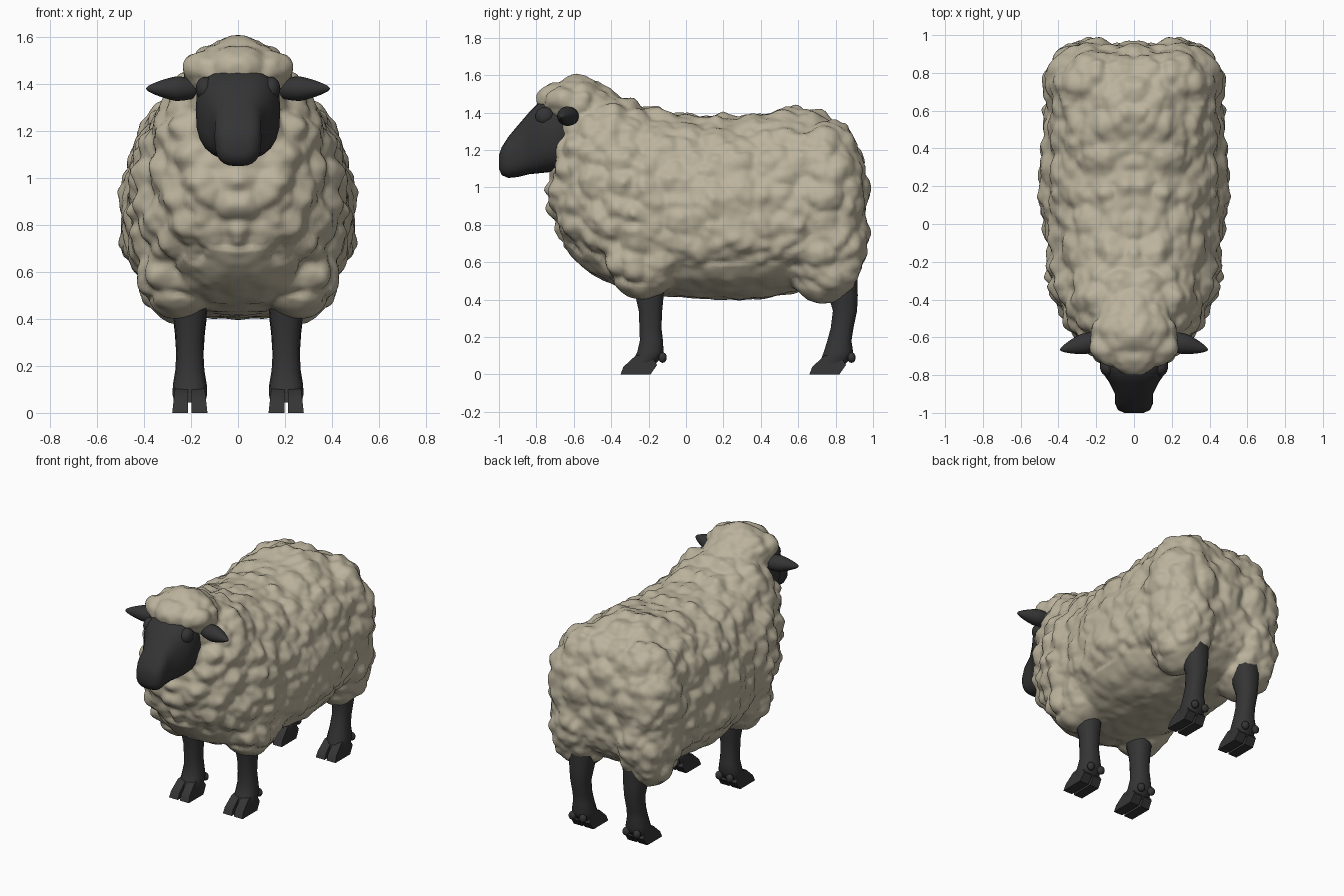
import bpy, bmesh, math
from mathutils import Vector, Matrix, noise

cube = bpy.data.objects.get("Cube")
if cube:
    bpy.data.objects.remove(cube, do_unlink=True)


def material(name, rgb):
    m = bpy.data.materials.new(name)
    m.use_nodes = True
    m.diffuse_color = (*rgb, 1)
    bsdf = m.node_tree.nodes["Principled BSDF"]
    bsdf.inputs["Base Color"].default_value = (*rgb, 1)
    bsdf.inputs["Roughness"].default_value = 0.9
    return m


WOOL = material("cream wool", (0.50, 0.45, 0.335))
SKIN = material("charcoal skin", (0.035, 0.035, 0.036))


def spow(v, e):
    return math.copysign(abs(v) ** e, v)


def loft(bm, rings):
    """Bridge equal rings of points and cap both ends."""
    rows = [[bm.verts.new(p) for p in ring] for ring in rings]
    n = len(rows[0])
    for a, b in zip(rows, rows[1:]):
        for i in range(n):
            j = (i + 1) % n
            bm.faces.new((a[i], a[j], b[j], b[i]))
    bm.faces.new(rows[0][::-1])
    bm.faces.new(rows[-1])


def upright_ring(y, top, bottom, width, waist, e, n=24):
    """Egg-shaped section across the body, widest at the waist fraction."""
    zc = bottom + (top - bottom) * waist
    ring = []
    for i in range(n):
        t = math.tau * i / n
        c, s = spow(math.cos(t), e), spow(math.sin(t), e)
        ring.append((width * c, y, zc + s * (top - zc if s > 0 else zc - bottom)))
    return ring


def flat_ring(x, y, z, rx, ry, n=14):
    return [(x + rx * spow(math.cos(math.tau * i / n), 0.85),
             y + ry * spow(math.sin(math.tau * i / n), 0.85), z) for i in range(n)]


def ellipsoid(bm, centre, radii, turn=None):
    mat = Matrix.Translation(centre) @ (turn or Matrix()) @ Matrix.Diagonal((*radii, 1))
    return bmesh.ops.create_icosphere(bm, subdivisions=4, radius=1, matrix=mat)["verts"]


def finish(name, bm, mat):
    bmesh.ops.recalc_face_normals(bm, faces=bm.faces)
    me = bpy.data.meshes.new(name)
    bm.to_mesh(me)
    bm.free()
    me.materials.append(mat)
    me.shade_smooth()
    ob = bpy.data.objects.new(name, me)
    bpy.context.collection.objects.link(ob)
    return ob


# Fleece: barrel body, head tuft, shoulders, thighs and rump fused together
BODY = [  # y, top, bottom, half width
    (-0.71, 1.25, 0.84, 0.15), (-0.66, 1.40, 0.70, 0.24), (-0.55, 1.50, 0.58, 0.33),
    (-0.40, 1.50, 0.49, 0.41), (-0.20, 1.42, 0.44, 0.45), (0.00, 1.38, 0.42, 0.46),
    (0.20, 1.37, 0.41, 0.50), (0.40, 1.40, 0.41, 0.475), (0.60, 1.42, 0.45, 0.46),
    (0.78, 1.37, 0.50, 0.42), (0.88, 1.27, 0.58, 0.34), (0.94, 1.12, 0.68, 0.22)]
bm = bmesh.new()
loft(bm, [upright_ring(*s, 0.42, 0.9) for s in BODY])
ellipsoid(bm, (0, -0.59, 1.46), (0.23, 0.20, 0.12))
for side in (-1, 1):
    ellipsoid(bm, (side * 0.25, -0.23, 0.66), (0.18, 0.21, 0.25))
    ellipsoid(bm, (side * 0.25, 0.74, 0.72), (0.19, 0.23, 0.33))
    ellipsoid(bm, (side * 0.22, 0.74, 0.98), (0.24, 0.225, 0.37))
fleece = finish("fleece", bm, WOOL)
fuse = fleece.modifiers.new("fuse", "REMESH")
fuse.mode, fuse.voxel_size = "VOXEL", 0.016
soften = fleece.modifiers.new("soften", "SMOOTH")
soften.factor, soften.iterations = 0.5, 8
fused = bpy.data.meshes.new_from_object(
    fleece.evaluated_get(bpy.context.evaluated_depsgraph_get()))
fleece.modifiers.clear()
fleece.data = fused


# Woolly tufts: rounded cells pushed out along the surface, calmer on the belly
def tuft(co, scale):
    p = Vector((abs(co.x), co.y, co.z)) * scale
    p += 0.25 * noise.noise_vector(p * 0.6)
    return 0.5 - noise.voronoi(p)[0][0]


moves = []
for v in fused.vertices:
    calm = 0.3 if v.normal.z < -0.6 else 1.0
    # broad tufts on the chest, smaller ones on the back
    strength = 0.075 if v.co.y < -0.2 and v.co.z < 1.3 else 0.055
    h = strength * tuft(v.co, 8.5) + 0.02 * tuft(v.co, 17)
    moves.append(v.co + v.normal * (0.012 + h * calm))
for v, co in zip(fused.vertices, moves):
    v.co = co
fused.shade_smooth()
fused.update()
settle = fleece.modifiers.new("settle", "SMOOTH")
settle.factor, settle.iterations = 0.5, 2

# Head: wedge tapering from the broad forehead to the muzzle
HEAD = [
    (-0.58, 1.42, 1.10, 0.15), (-0.66, 1.45, 1.09, 0.175), (-0.74, 1.465, 1.08, 0.18),
    (-0.79, 1.45, 1.075, 0.165), (-0.84, 1.40, 1.07, 0.13), (-0.90, 1.33, 1.055, 0.10),
    (-0.95, 1.27, 1.05, 0.10), (-0.985, 1.215, 1.065, 0.085), (-1.0, 1.17, 1.10, 0.05)]
bm = bmesh.new()
loft(bm, [upright_ring(*s, 0.55, 0.72) for s in HEAD])
for side in (-1, 1):
    ellipsoid(bm, (side * 0.14, -0.755, 1.38), (0.04, 0.05, 0.05))
finish("head", bm, SKIN)

# Ears: flattened leaves, pinched toward the tip
for side, label in ((1, "left"), (-1, "right")):
    bm = bmesh.new()
    for v in ellipsoid(bm, (0, 0, 0), (0.13, 0.055, 0.052)):
        pinch = 1 - 0.45 * max(0, v.co.x / 0.13)
        v.co.y *= pinch
        v.co.z *= pinch
    place = (Matrix.Translation((0.265, -0.635, 1.38))
             @ Matrix.Rotation(math.radians(-14), 4, "Z"))
    bm.transform(Matrix.Diagonal((side, 1, 1, 1)) @ place)
    finish(label + "_ear", bm, SKIN)

# Legs: shaft down to the pastern, two toes and dewclaws
FRONT = [  # z, y, half width x, half depth y
    (0.55, -0.20, 0.08, 0.09), (0.42, -0.195, 0.072, 0.077), (0.34, -0.19, 0.062, 0.064),
    (0.25, -0.19, 0.058, 0.060), (0.18, -0.185, 0.062, 0.063), (0.12, -0.19, 0.072, 0.072),
    (0.08, -0.21, 0.074, 0.072), (0.045, -0.235, 0.066, 0.06)]
HIND = [
    (0.55, 0.82, 0.085, 0.10), (0.42, 0.84, 0.074, 0.08), (0.34, 0.85, 0.064, 0.066),
    (0.25, 0.835, 0.058, 0.062), (0.18, 0.82, 0.062, 0.066), (0.12, 0.815, 0.072, 0.08),
    (0.08, 0.80, 0.074, 0.08), (0.045, 0.775, 0.066, 0.065)]
TOE = [(-0.16, 0), (0, 0), (0.035, 0.05), (0.0, 0.11), (-0.08, 0.10), (-0.145, 0.04)]


def leg(name, x, shaft, toe_y):
    bm = bmesh.new()
    loft(bm, [flat_ring(x, y, z, rx, ry) for z, y, rx, ry in shaft])
    for side in (-1, 1):
        # toe narrows upward and leaves a cleft in the middle
        loft(bm, [[(x + side * k * (1 - 1.5 * z), toe_y + y, z) for y, z in TOE]
                  for k in (0.008, 0.04, 0.075)])
        ellipsoid(bm, (x + side * 0.04, toe_y + 0.065, 0.09), (0.025, 0.022, 0.028))
    ob = finish(name, bm, SKIN)
    bpy.context.view_layer.objects.active = ob
    ob.select_set(True)
    bpy.ops.object.shade_smooth_by_angle(angle=math.radians(40))
    ob.select_set(False)


for side, label in ((1, "left"), (-1, "right")):
    leg("front_" + label + "_leg", side * 0.205, FRONT, -0.19)
    leg("hind_" + label + "_leg", side * 0.205, HIND, 0.82)
